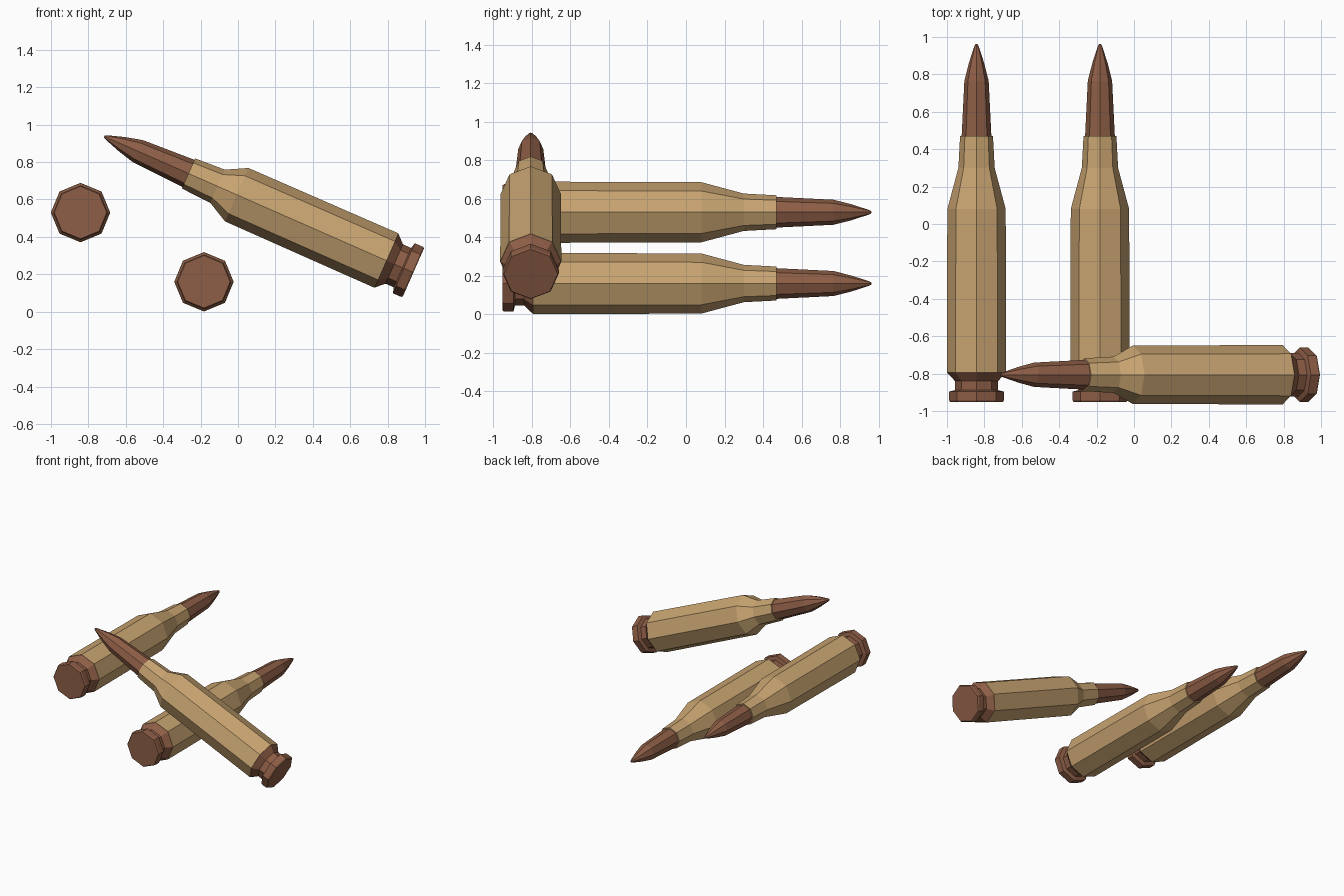
import bpy, bmesh, math
from mathutils import Matrix

if "Cube" in bpy.data.objects:
    bpy.data.objects.remove(bpy.data.objects["Cube"])

SIDES = 8


def material(name, rgb):
    m = bpy.data.materials.new(name)
    m.diffuse_color = (*rgb, 1)
    m.use_nodes = True
    m.node_tree.nodes["Principled BSDF"].inputs["Base Color"].default_value = m.diffuse_color
    return m


tan = material("tan_brass", (0.578, 0.371, 0.165))
copper = material("copper_brown", (0.27, 0.112, 0.062))


def lathe(name, profile, mat, matrix):
    """Eight-sided turned part from (height, radius) points, capped at both ends."""
    bm = bmesh.new()
    rings = []
    for h, r in profile:
        rings.append([bm.verts.new((r * math.cos(a), r * math.sin(a), h))
                      for a in (2 * math.pi * i / SIDES for i in range(SIDES))])
    for lo, hi in zip(rings, rings[1:]):
        for i in range(SIDES):
            j = (i + 1) % SIDES
            bm.faces.new((lo[i], lo[j], hi[j], hi[i]))
    bm.faces.new(rings[0][::-1])
    bm.faces.new(rings[-1])
    bmesh.ops.recalc_face_normals(bm, faces=bm.faces)
    mesh = bpy.data.meshes.new(name)
    bm.to_mesh(mesh)
    bm.free()
    mesh.materials.append(mat)
    obj = bpy.data.objects.new(name, mesh)
    obj.matrix_world = matrix
    bpy.context.collection.objects.link(obj)


def cartridge(tag, matrix, shoulder):
    # rim, groove and flare at the base
    lathe("base_" + tag, [(0, 0.140), (0.008, 0.146), (0.056, 0.146), (0.064, 0.115),
                          (0.112, 0.115), (0.157, 0.157)], copper, matrix)
    # body, shoulder and neck
    s = 1.032 + shoulder
    n = s + 0.17
    lathe("case_" + tag, [(0.157, 0.159), (1.032, 0.156), (s, 0.097), (n, 0.088)], tan, matrix)
    # pointed bullet
    lathe("bullet_" + tag, [(n - 0.01, 0.080), (n + 0.295, 0.065), (n + 0.39, 0.041),
                            (n + 0.48, 0.012), (n + 0.492, 0.005)], copper, matrix)


# two cartridges lying along y, one tilted across the front
along_y = Matrix.Rotation(math.radians(-90), 4, 'X')
cartridge("upper_left", Matrix.Translation((-0.842, -0.952, 0.53)) @ along_y, 0.22)
cartridge("lower_middle", Matrix.Translation((-0.182, -0.952, 0.16)) @ along_y, 0.22)
cartridge("front_tilted", Matrix.Translation((0.938, -0.806, 0.21))
          @ Matrix.Rotation(math.radians(-66.25), 4, 'Y'), 0.112)
